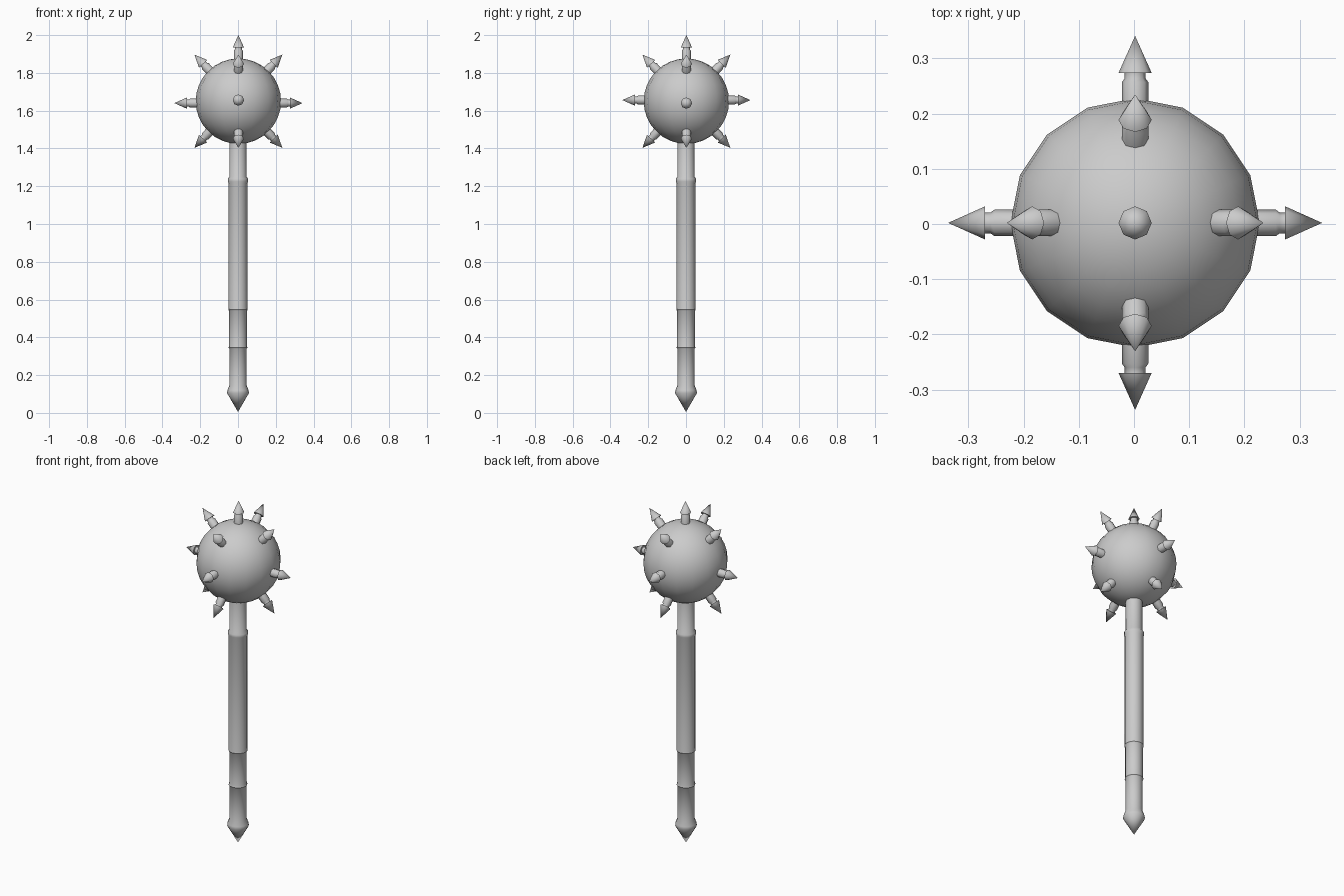
import bpy, bmesh
from math import cos, sin, pi, radians
from mathutils import Vector, Matrix

if "Cube" in bpy.data.objects:
    bpy.data.objects.remove(bpy.data.objects["Cube"])


def lathe(bm, profile, sides, mat):
    """Revolve (radius, height) points around z; zero radius makes a pole."""
    rings = []
    for r, z in profile:
        n = 1 if r == 0 else sides
        rings.append([bm.verts.new(mat @ Vector((r * cos(2 * pi * i / sides),
                                                 r * sin(2 * pi * i / sides), z)))
                      for i in range(n)])
    for a, b in zip(rings, rings[1:]):
        for i in range(sides):
            j = (i + 1) % sides
            if len(a) == 1:
                bm.faces.new((a[0], b[j], b[i]))
            elif len(b) == 1:
                bm.faces.new((a[i], a[j], b[0]))
            else:
                bm.faces.new((a[i], a[j], b[j], b[i]))


def finish(bm, name, angle=40):
    bmesh.ops.recalc_face_normals(bm, faces=bm.faces)
    me = bpy.data.meshes.new(name)
    bm.to_mesh(me)
    bm.free()
    ob = bpy.data.objects.new(name, me)
    bpy.context.collection.objects.link(ob)
    bpy.ops.object.select_all(action='DESELECT')
    ob.select_set(True)
    bpy.context.view_layer.objects.active = ob
    bpy.ops.object.shade_smooth_by_angle(angle=radians(angle))
    return ob


CENTRE = Vector((0.002, 0.002, 1.65))

# Handle: pointed pommel, wrapped grip sections, collar and neck
bm = bmesh.new()
lathe(bm, [(0, 0.005), (0.058, 0.105), (0.056, 0.12), (0.046, 0.145),
           (0.046, 0.34), (0.050, 0.345), (0.047, 0.355),
           (0.047, 0.54), (0.052, 0.547), (0.050, 0.555),
           (0.050, 1.215), (0.053, 1.225), (0.053, 1.24), (0.045, 1.25),
           (0.045, 1.48), (0, 1.48)], 16, Matrix())
finish(bm, "handle")

# Spherical head
bm = bmesh.new()
bmesh.ops.create_uvsphere(bm, u_segments=16, v_segments=16, radius=0.226,
                          matrix=Matrix.Translation(CENTRE))
finish(bm, "ball_head")

# Spikes: one on top, four around the middle, four tilted up, four tilted down
spike = [(0, 0.19), (0.024, 0.19), (0.024, 0.255), (0.019, 0.262),
         (0.019, 0.272), (0.030, 0.272), (0, 0.339)]
directions = [(Vector((0, 0, 1)), 0.012)]
for k in range(4):
    a = k * pi / 2
    flat = Vector((cos(a), sin(a), 0))
    directions.append((flat, -0.01 if k % 2 == 0 else 0.006))
    directions.append(((flat + Vector((0, 0, 1.06))).normalized(), 0))
    directions.append(((flat + Vector((0, 0, -1.06))).normalized(), 0))

bm = bmesh.new()
for d, lift in directions:
    rot = d.to_track_quat('Z', 'Y').to_matrix().to_4x4()
    lathe(bm, spike, 8, Matrix.Translation(CENTRE + Vector((0, 0, lift))) @ rot)
finish(bm, "spikes", 50)
